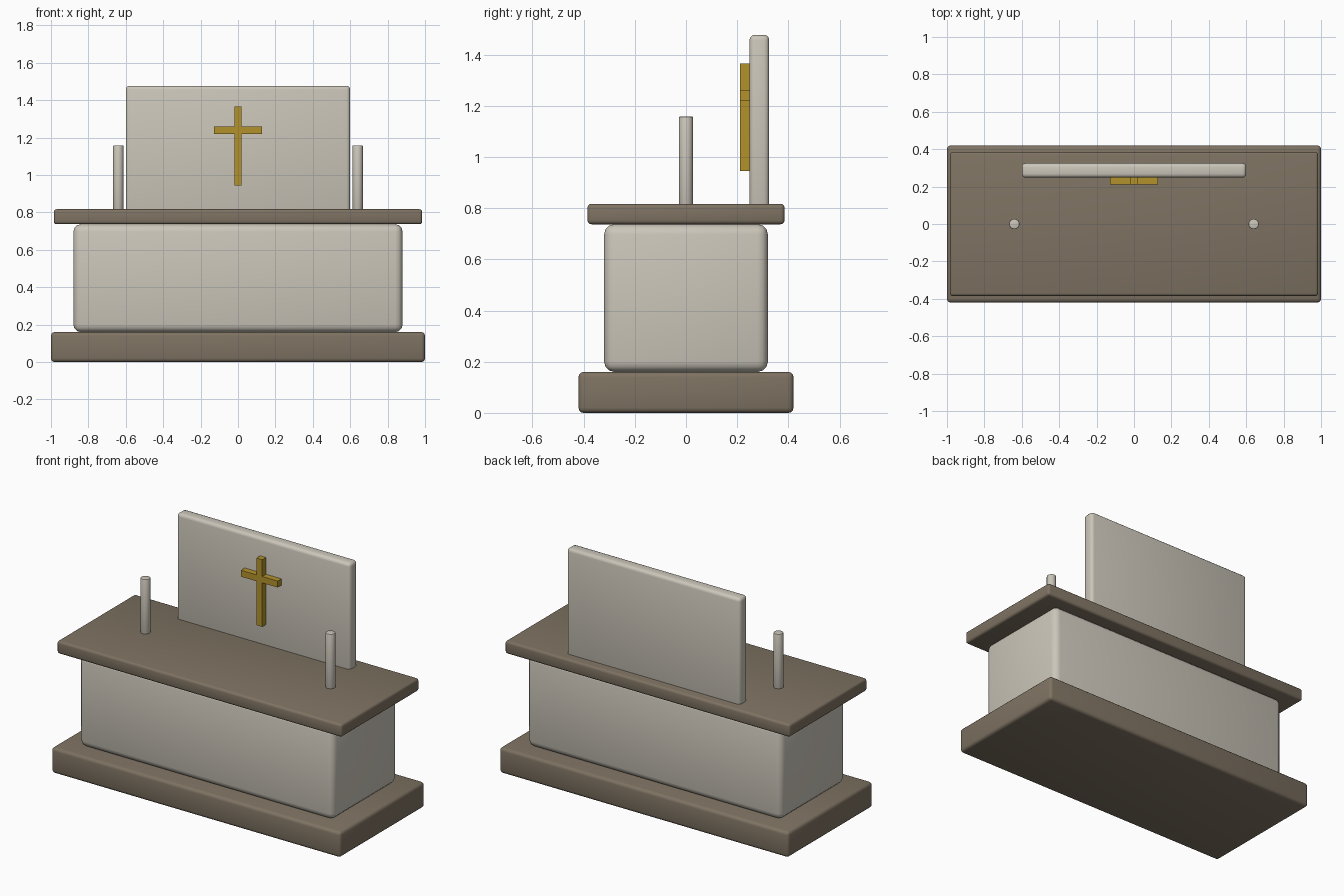
import bpy
import math

cube = bpy.data.objects.get("Cube")
if cube:
    bpy.data.objects.remove(cube, do_unlink=True)


def material(name, rgb):
    mat = bpy.data.materials.new(name)
    mat.use_nodes = True
    mat.diffuse_color = (*rgb, 1)
    mat.node_tree.nodes["Principled BSDF"].inputs["Base Color"].default_value = (*rgb, 1)
    return mat


stone = material("pale stone", (0.60, 0.565, 0.49))
wood = material("brown wood", (0.21, 0.17, 0.123))
gold = material("gold", (0.45, 0.29, 0.025))


def finish(name, mat, bevel, segments=3):
    """Name and colour the active object, then round its edges."""
    obj = bpy.context.object
    obj.name = name
    obj.data.materials.append(mat)
    bpy.ops.object.transform_apply(location=False, rotation=False, scale=True)
    if bevel:
        mod = obj.modifiers.new("rounded edges", 'BEVEL')
        mod.width = bevel
        mod.segments = segments
        mod.limit_method = 'ANGLE'
        mod.angle_limit = math.radians(40)
        bpy.ops.object.modifier_apply(modifier=mod.name)
        bpy.ops.object.shade_smooth_by_angle(angle=math.radians(35))
    return obj


def box(name, mat, width, y, z, bevel=0):
    """Box centred on x, spanning the given y and z ranges."""
    bpy.ops.mesh.primitive_cube_add(size=1, location=(0, sum(y) / 2, sum(z) / 2))
    bpy.context.object.scale = (width, y[1] - y[0], z[1] - z[0])
    return finish(name, mat, bevel)


# Table: plinth, body and overhanging top
box("base_plinth", wood, 2.0, (-0.42, 0.42), (0, 0.16), 0.02)
box("altar_body", stone, 1.76, (-0.32, 0.32), (0.16, 0.737), 0.04)
box("table_top", wood, 1.97, (-0.385, 0.385), (0.737, 0.817), 0.015)

# Upright panel, its foot sunk into the table top
box("back_panel", stone, 1.2, (0.248, 0.325), (0.79, 1.477), 0.02)

# Cross on the panel
box("cross_upright", gold, 0.04, (0.211, 0.25), (0.945, 1.365))
box("cross_bar", gold, 0.254, (0.2105, 0.25), (1.22, 1.26))

# Candles, one on each side
for side, x in (("left", 0.64), ("right", -0.64)):
    bpy.ops.mesh.primitive_cylinder_add(vertices=16, radius=0.028, depth=0.36,
                                        location=(x, 0, 0.978))
    finish(side + "_candle", stone, 0.005, 2)
